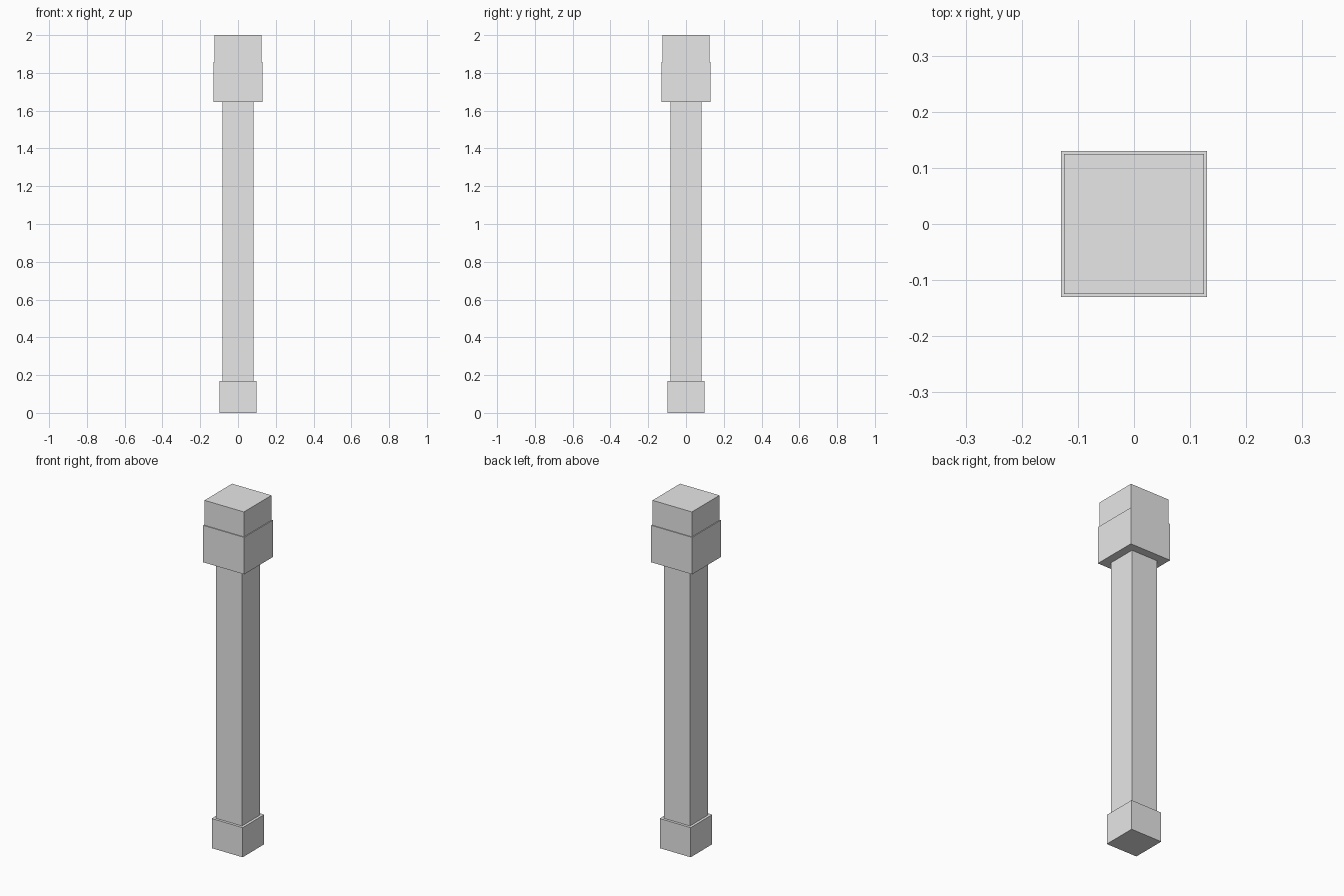
import bpy
import bmesh
from mathutils import Matrix, Vector

cube = bpy.data.objects.get("Cube")
if cube:
    bpy.data.objects.remove(cube, do_unlink=True)

# One plain stone colour
stone = bpy.data.materials.new("light_grey_stone")
stone.use_nodes = True
colour = (0.8, 0.8, 0.8, 1.0)
stone.diffuse_color = colour
stone.node_tree.nodes["Principled BSDF"].inputs["Base Color"].default_value = colour


def square_block(name, width, bottom, top):
    """Square block centred on the column axis, between two heights."""
    bm = bmesh.new()
    place = Matrix.Translation(Vector((0, 0, (bottom + top) / 2)))
    size = Matrix.Diagonal((width, width, top - bottom, 1))
    bmesh.ops.create_cube(bm, size=1, matrix=place @ size)
    mesh = bpy.data.meshes.new(name)
    bm.to_mesh(mesh)
    bm.free()
    mesh.materials.append(stone)
    obj = bpy.data.objects.new(name, mesh)
    bpy.context.collection.objects.link(obj)
    return obj


# Column stacked from foot to top
square_block("base", 0.196, 0, 0.17)
square_block("shaft", 0.166, 0.17, 1.645)
square_block("capital", 0.26, 1.645, 1.857)
square_block("top_block", 0.25, 1.857, 2)
